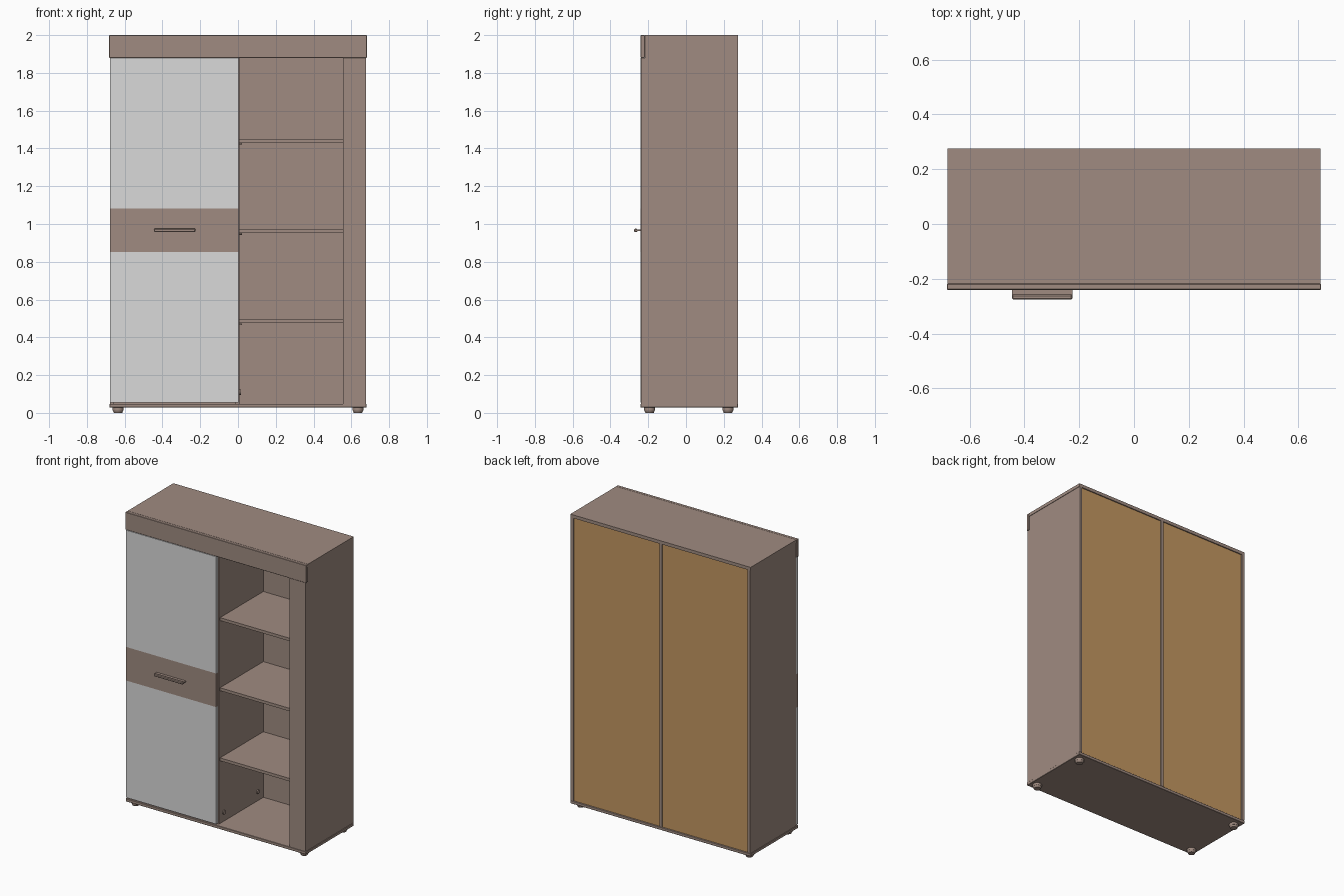
import bpy, bmesh, math
from mathutils import Matrix

if "Cube" in bpy.data.objects:
    bpy.data.objects.remove(bpy.data.objects["Cube"])


def material(name, rgb):
    m = bpy.data.materials.new(name)
    m.diffuse_color = (*rgb, 1)
    m.use_nodes = True
    m.node_tree.nodes["Principled BSDF"].inputs["Base Color"].default_value = m.diffuse_color
    return m


BROWN = material("brown wood", (0.35, 0.26, 0.22))
GREY = material("light grey gloss", (0.70, 0.70, 0.70))
TAN = material("tan fibreboard", (0.55, 0.31, 0.12))


def finish(name, bm, *mats):
    me = bpy.data.meshes.new(name)
    bm.to_mesh(me)
    bm.free()
    ob = bpy.data.objects.new(name, me)
    bpy.context.collection.objects.link(ob)
    for m in mats:
        me.materials.append(m)
    return ob


def box(name, x, y, z, *mats, bevel=0):
    bm = bmesh.new()
    bmesh.ops.create_cube(bm, size=1)
    for v in bm.verts:
        for i, (a, b) in enumerate((x, y, z)):
            v.co[i] = a if v.co[i] < 0 else b
    if bevel:
        bmesh.ops.bevel(bm, geom=bm.edges[:], offset=bevel, segments=1, affect='EDGES')
    return finish(name, bm, *(mats or (BROWN,)))


def cylinder(name, centre, r1, r2, depth, axis='Z'):
    bm = bmesh.new()
    rot = Matrix.Rotation(math.pi / 2, 4, 'Y') if axis == 'X' else Matrix()
    bmesh.ops.create_cone(bm, cap_ends=True, segments=24, radius1=r1, radius2=r2,
                          depth=depth, matrix=Matrix.Translation(centre) @ rot)
    for f in bm.faces:
        f.smooth = len(f.verts) == 4
    ob = finish(name, bm, BROWN)
    ob.data.set_sharp_from_angle(angle=math.radians(35))


FRONT, BACK, INNER = -0.24, 0.275, -0.218

# Carcass: top, base, sides and divider
box("top_panel", (-0.68, 0.68), (INNER, BACK), (1.978, 2.0))
box("base_panel", (-0.68, 0.68), (FRONT, BACK), (0.028, 0.048), bevel=0.002)
for name, s in (("left", -1), ("right", 1)):
    box(name + "_side", sorted((s * 0.657, s * 0.677)), (INNER, BACK), (0.048, 1.978))
box("divider", (-0.012, 0.008), (INNER, BACK), (0.048, 1.978))

# Front fascia and right stile
box("top_fascia", (-0.682, 0.682), (FRONT, INNER), (1.88, 2.0), bevel=0.002)
box("right_stile", (0.555, 0.677), (FRONT + 0.001, INNER), (0.048, 1.88))

# Back panels: tan outside, brown inside
for name, x in (("left", (-0.657, -0.012)), ("right", (0.008, 0.657))):
    back = box(name + "_back_panel", x, (0.262, 0.268), (0.048, 1.978), BROWN, TAN)
    for p in back.data.polygons:
        p.material_index = int(p.normal.y > 0.5)

# Shelves on both sides with pins
for i, z in enumerate((0.475, 0.953, 1.431)):
    for name, x in (("left", (-0.657, -0.012)), ("right", (0.008, 0.657))):
        box(f"{name}_shelf_{i}", x, (-0.205, 0.262), (z, z + 0.02))
    for y in (-0.16, 0.2):
        cylinder(f"shelf_pin_{i}", (0.014, y, z - 0.006), 0.005, 0.005, 0.014, 'X')

# Fixing caps low on the divider
for y in (-0.165, 0.2):
    cylinder("fixing_cap", (0.011, y, 0.11), 0.014, 0.014, 0.008, 'X')

# Door: two grey panels and a brown band
box("lower_door_panel", (-0.677, 0.003), (FRONT, INNER - 0.002), (0.055, 0.853), GREY)
box("upper_door_panel", (-0.677, 0.003), (FRONT, INNER - 0.002), (1.082, 1.878), GREY)
box("door_band", (-0.677, 0.003), (FRONT, INNER - 0.002), (0.853, 1.082))

# Handle: flat tab with a thicker lip
box("handle_tab", (-0.445, -0.225), (-0.268, FRONT), (0.963, 0.971))
box("handle_lip", (-0.445, -0.225), (-0.275, -0.258), (0.957, 0.975), bevel=0.004)

# Feet: a wide disc over a tapered pad
for x in (-0.635, 0.635):
    for y in (-0.193, 0.222):
        cylinder("foot_disc", (x, y, 0.021), 0.029, 0.029, 0.016)
        cylinder("foot_pad", (x, y, 0.0065), 0.022, 0.028, 0.013)
